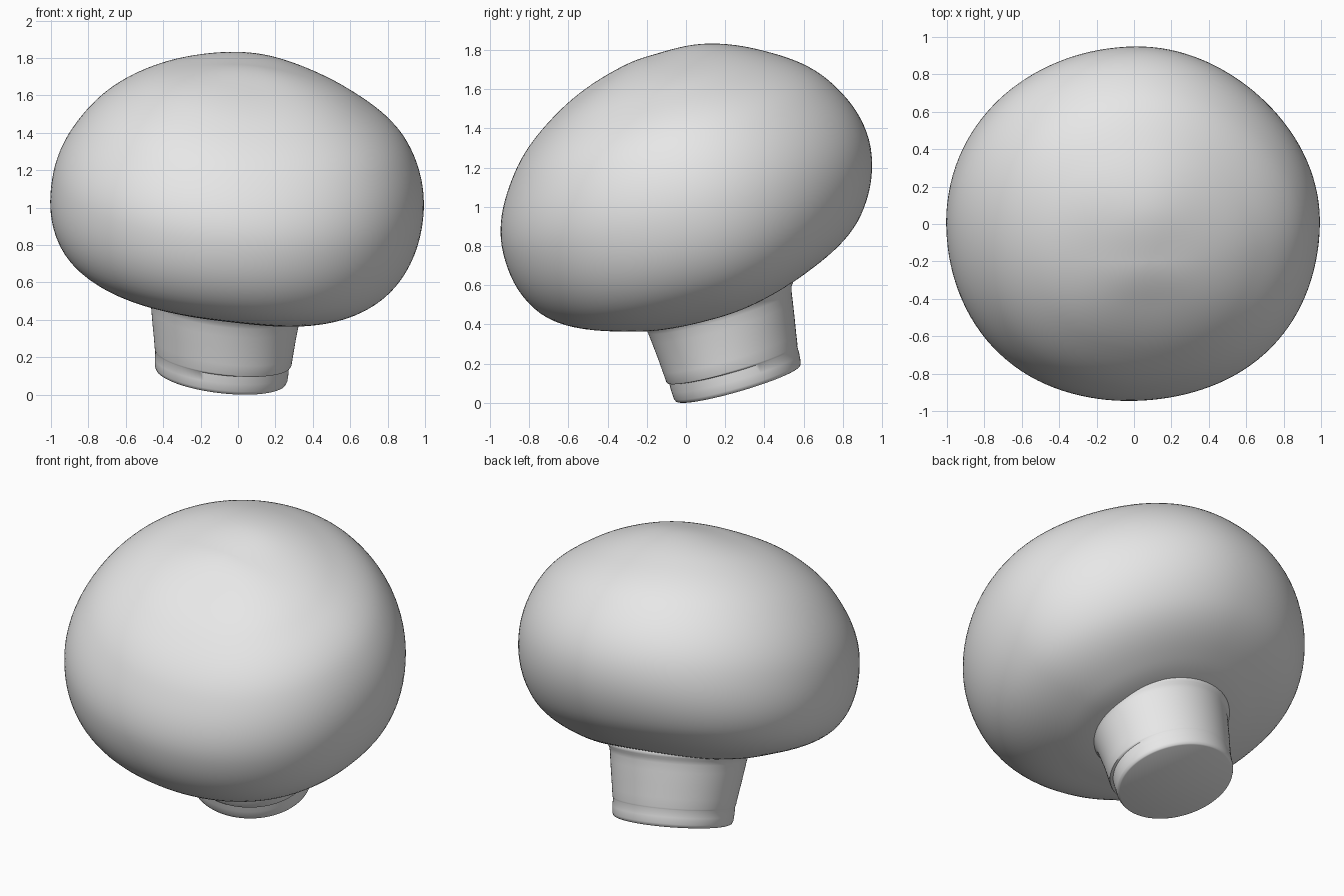
import bpy, bmesh, math
from mathutils import Vector

if "Cube" in bpy.data.objects:
    bpy.data.objects.remove(bpy.data.objects["Cube"])

# Shared leaning frame: the mushroom tips towards the front right
AXIS = Vector((0.12, -0.29, 1.0)).normalized()
TILT = Vector((0, 0, 1)).rotation_difference(AXIS)
CENTRE = Vector((0, 0, 1.07))

grey = bpy.data.materials.new("plain_grey")
grey.diffuse_color = (0.8, 0.8, 0.8, 1)
grey.use_nodes = True
grey.node_tree.nodes["Principled BSDF"].inputs["Base Color"].default_value = grey.diffuse_color


def skin(name, rows, n, point, closed_top, closed_bottom):
    """Rings of n points; point(row, phi) gives local coordinates."""
    bm = bmesh.new()
    rings = []
    for row in rows:
        rings.append([bm.verts.new(CENTRE + TILT @ Vector(point(row, 2 * math.pi * j / n)))
                      for j in range(n)])
    for a, b in zip(rings, rings[1:]):
        for j in range(n):
            k = (j + 1) % n
            bm.faces.new((a[j], b[j], b[k], a[k]))
    if closed_top:
        bm.faces.new(rings[0])
    if closed_bottom:
        bm.faces.new(rings[-1][::-1])
    bmesh.ops.recalc_face_normals(bm, faces=bm.faces)
    me = bpy.data.meshes.new(name)
    bm.to_mesh(me)
    bm.free()
    me.materials.append(grey)
    ob = bpy.data.objects.new(name, me)
    bpy.context.collection.objects.link(ob)
    bpy.ops.object.select_all(action='DESELECT')
    ob.select_set(True)
    bpy.context.view_layer.objects.active = ob
    bpy.ops.object.shade_smooth_by_angle(angle=math.radians(50))
    return ob


def spline(vals, t):
    """Catmull-Rom through evenly spaced values, t in 0..1, mirrored ends."""
    m = len(vals) - 1
    i = min(int(t * m), m - 1)
    f = t * m - i
    p0, p1, p2 = vals[abs(i - 1)], vals[i], vals[i + 1]
    p3 = vals[i + 2] if i + 2 <= m else vals[m - 1]
    return 0.5 * (2 * p1 + (p2 - p0) * f + (2 * p0 - 5 * p1 + 4 * p2 - p3) * f * f
                  + (3 * p1 - p0 - 3 * p2 + p3) * f ** 3)


# Cap: radius from top pole to bottom pole along four sides
FRONT = [.722, .720, .776, .880, .978, .965, .780, .650, .60]
BACK = [.722, .765, .825, .925, .972, .902, .752, .640, .60]
LEFT = [.722, .745, .825, .920, .994, .985, .795, .660, .60]
RIGHT = [.722, .750, .830, .950, .998, .970, .820, .665, .60]


def cap_point(t, phi):
    c, s = math.cos(phi), math.sin(phi)
    r = (c * c * spline(RIGHT if c > 0 else LEFT, t)
         + s * s * spline(BACK if s > 0 else FRONT, t))
    th = math.pi * t
    # uneven bulges on the diagonals
    k = (-.025 if c > 0 else .005) if s > 0 else (.025 if c > 0 else .02)
    r *= 1 + k * math.sin(2 * phi) ** 2 * math.sin(th) ** 2
    return (r * math.sin(th) * c, r * math.sin(th) * s, r * math.cos(th))


ROWS = 80
skin("mushroom_cap", [max(0.002, min(0.998, i / ROWS)) for i in range(ROWS + 1)],
     128, cap_point, True, True)

# Stem: (radius, height above base, amount of the front right step)
BASE = -1.012
STEM = [(.36, .50, 0), (.405, .47, 0), (.423, .45, 0), (.428, .435, 0), (.423, .42, 0),
        (.411, .405, 0), (.404, .38, 0), (.397, .33, 0), (.385, .25, .2), (.372, .17, .7),
        (.364, .115, 1), (.362, .108, .9), (.360, .104, 0), (.360, .06, 0),
        (.357, .02, 0), (.350, .004, 0), (.342, 0, 0)]


def stem_point(row, phi):
    r, h, step = row
    r += 0.018 * step * max(0, math.cos(phi + math.pi / 4)) ** 2
    shift = 0.025 * (1 - h / .5)          # the foot sits slightly off the axis
    return (r * math.cos(phi) + shift, 0.945 * r * math.sin(phi) - shift * .6, BASE + h)


stem = skin("mushroom_stem", STEM, 96, stem_point, True, True)

# Stand the model on the ground
low = min(v.co.z for v in stem.data.vertices)
for ob in bpy.context.collection.objects:
    ob.location.z -= low
